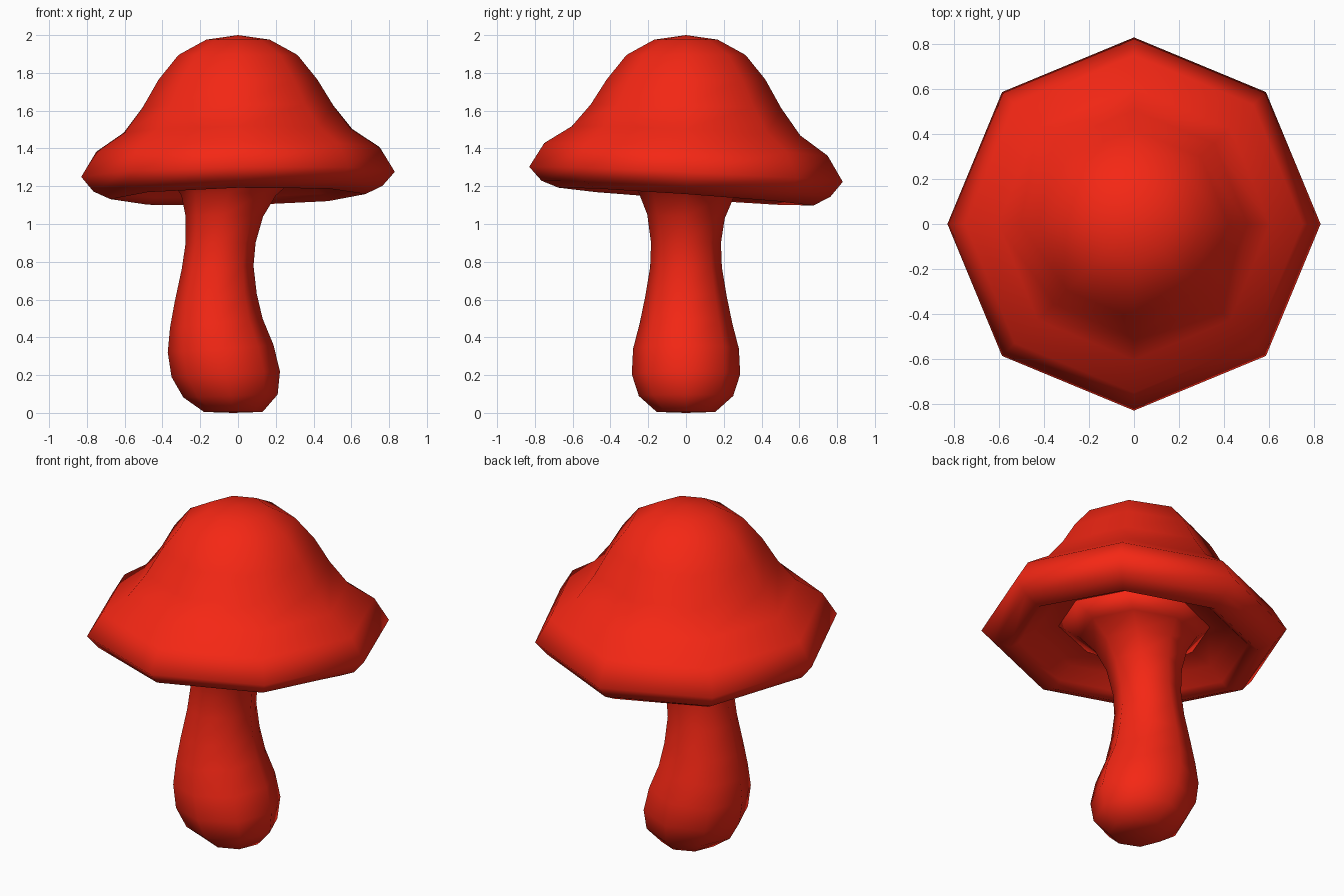
import bpy, bmesh
from math import cos, sin, pi

if "Cube" in bpy.data.objects:
    bpy.data.objects.remove(bpy.data.objects["Cube"])

SIDES = 8
red = bpy.data.materials.new("red")
red.diffuse_color = (0.91, 0.02, 0.007, 1)
red.use_nodes = True
red.node_tree.nodes["Principled BSDF"].inputs["Base Color"].default_value = red.diffuse_color


def loft(name, rings, top=None, bottom=None):
    """Rings are (centre x, z, radius, x slope, y slope); optional apex heights close the ends."""
    bm = bmesh.new()
    loops = []
    for cx, z, r, sx, sy in rings:
        loop = []
        for i in range(SIDES):
            x, y = r * cos(2 * pi * i / SIDES), r * sin(2 * pi * i / SIDES)
            loop.append(bm.verts.new((cx + x, y, z + sx * x + sy * y)))
        loops.append(loop)
    for a, b in zip(loops, loops[1:]):
        for i in range(SIDES):
            j = (i + 1) % SIDES
            bm.faces.new((a[i], a[j], b[j], b[i]))
    for loop, cx, z in ((loops[0], rings[0][0], bottom), (loops[-1], rings[-1][0], top)):
        if z is not None:
            apex = bm.verts.new((cx, 0, z))
            for i in range(SIDES):
                bm.faces.new((loop[i], loop[(i + 1) % SIDES], apex))
    bmesh.ops.recalc_face_normals(bm, faces=bm.faces)
    for f in bm.faces:
        f.smooth = True
    me = bpy.data.meshes.new(name)
    bm.to_mesh(me)
    bm.free()
    me.materials.append(red)
    ob = bpy.data.objects.new(name, me)
    bpy.context.collection.objects.link(ob)
    return ob


# Stem: bulbous foot, leaning waist, flare under the cap
loft("stem", [
    (-0.025, 0.005, 0.155, 0, 0),
    (-0.04, 0.09, 0.25, 0.03, 0),
    (-0.065, 0.205, 0.287, 0.05, 0),
    (-0.092, 0.34, 0.28, 0.07, 0),
    (-0.115, 0.475, 0.245, 0.1, 0),
    (-0.118, 0.61, 0.217, 0.1, 0),
    (-0.108, 0.77, 0.19, 0.05, 0),
    (-0.092, 0.90, 0.185, 0, 0),
    (-0.072, 1.04, 0.205, 0, -0.05),
    (-0.05, 1.15, 0.25, 0, -0.06),
    (-0.03, 1.23, 0.32, 0, -0.06),
    (-0.01, 1.30, 0.43, 0, -0.06),
], top=1.34, bottom=0.0)

# Cap: hollow underside, rolled rim, bell-shaped dome
loft("cap", [
    (0, 1.29, 0.40, 0.02, -0.06),
    (0, 1.25, 0.54, 0.02, -0.06),
    (0, 1.18, 0.62, 0.02, -0.07),
    (0, 1.145, 0.675, 0.02, -0.07),
    (0, 1.187, 0.765, 0.02, -0.055),
    (0, 1.263, 0.83, 0.016, -0.048),
    (0, 1.395, 0.75, 0.016, -0.045),
    (0, 1.493, 0.605, 0.016, -0.04),
    (0, 1.622, 0.505, 0.01, -0.02),
    (0, 1.765, 0.42, 0, 0),
    (0, 1.895, 0.315, 0, 0),
    (0, 1.976, 0.168, 0, 0),
], top=2.0, bottom=1.30)
